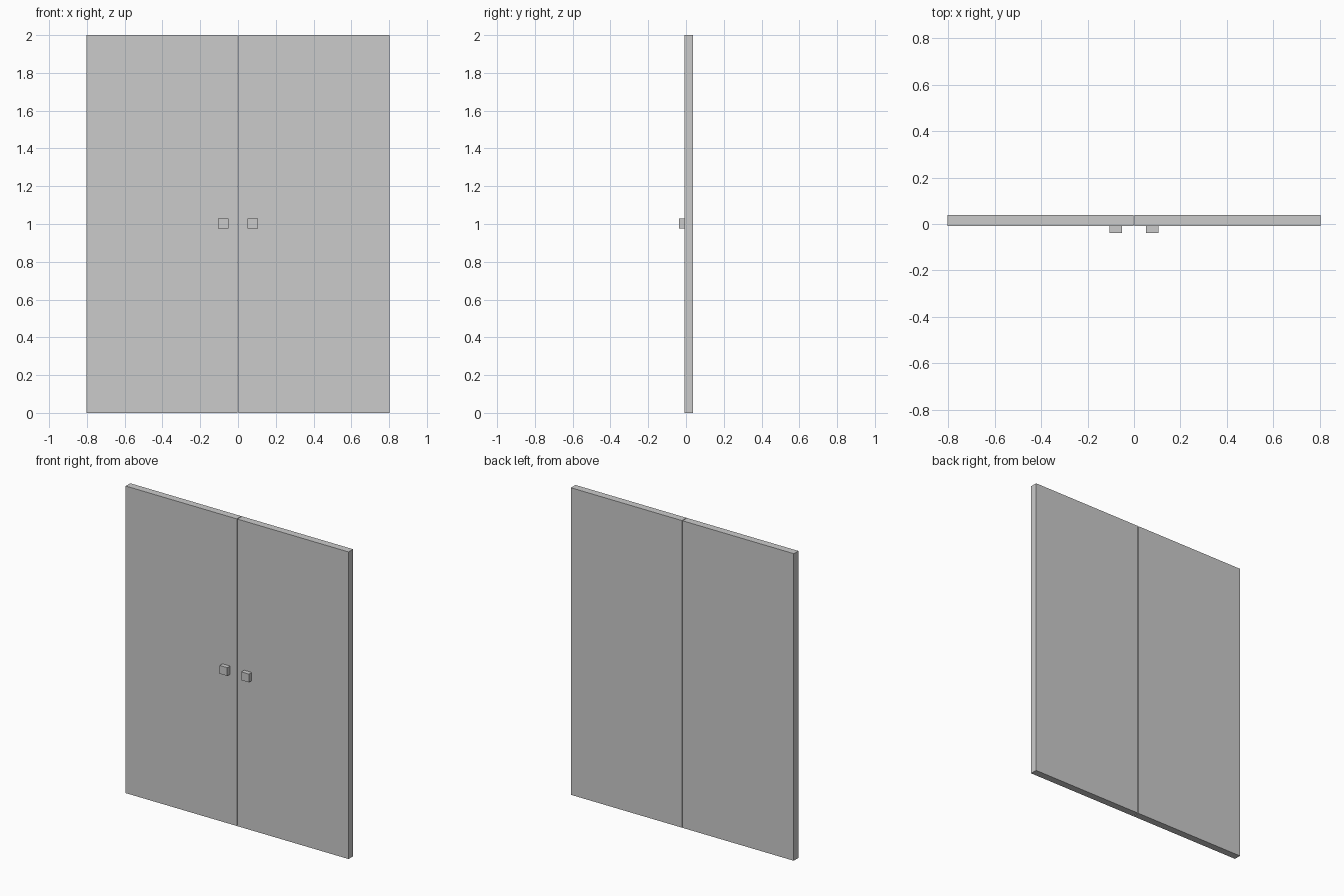
import bpy

if "Cube" in bpy.data.objects:
    bpy.data.objects.remove(bpy.data.objects["Cube"])


def box(name, lo, hi):
    size = [b - a for a, b in zip(lo, hi)]
    mid = [(a + b) / 2 for a, b in zip(lo, hi)]
    bpy.ops.mesh.primitive_cube_add(size=1, location=mid)
    ob = bpy.context.object
    ob.name = name
    ob.scale = size
    bpy.ops.object.transform_apply(location=True, rotation=False, scale=True)
    return ob


FRONT, BACK = -0.009, 0.038   # door faces
GAP = 0.0025                  # half the slit between the doors

for side, s in (("left", -1), ("right", 1)):
    # door panel
    xs = sorted((s * GAP, s * 0.803))
    box(side + "_door", (xs[0], FRONT, 0), (xs[1], BACK, 2))
    # square knob
    xs = sorted((s * 0.051, s * 0.105))
    box(side + "_knob", (xs[0], -0.038, 0.975), (xs[1], FRONT, 1.029))
